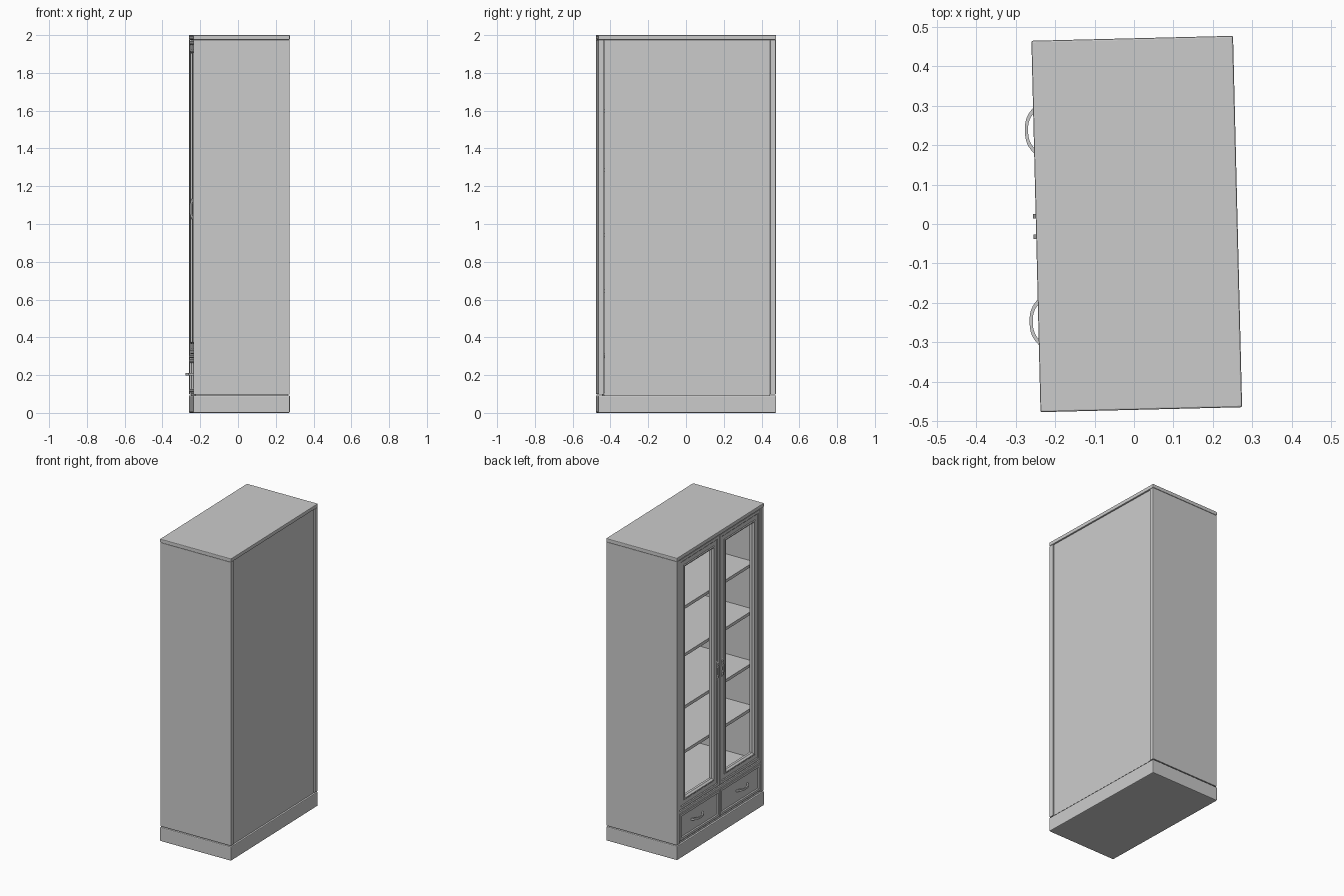
import bpy, bmesh, math
from mathutils import Matrix

if "Cube" in bpy.data.objects:
    bpy.data.objects.remove(bpy.data.objects["Cube"])

# Whole cabinet is turned slightly; its doors face -x
PLACE = Matrix.Translation((0.007, 0.0, 0)) @ Matrix.Rotation(math.radians(1.4), 4, 'Z')
D, W = 0.256, 0.4715          # half depth, half width


def finish(name, bm, bevel=0):
    bmesh.ops.recalc_face_normals(bm, faces=bm.faces)
    me = bpy.data.meshes.new(name)
    bm.to_mesh(me)
    bm.free()
    ob = bpy.data.objects.new(name, me)
    bpy.context.collection.objects.link(ob)
    ob.matrix_world = PLACE
    if bevel:
        m = ob.modifiers.new("edge", 'BEVEL')
        m.width, m.segments = bevel, 2
    return ob


def box(name, x, y, z, bevel=0.0):
    bm = bmesh.new()
    bmesh.ops.create_cube(bm, size=1)
    for v in bm.verts:
        v.co = [(a + b) / 2 + c * (b - a) for (a, b), c in zip((x, y, z), v.co)]
    return finish(name, bm, bevel)


def moulded(name, y, z, profile, closed):
    """Nested rectangles (inset, depth): a closed frame or a capped panel."""
    bm = bmesh.new()
    rings = []
    for i, x in profile:
        y0, y1, z0, z1 = y[0] + i, y[1] - i, z[0] + i, z[1] - i
        rings.append([bm.verts.new((x, a, b)) for a, b in
                      ((y0, z0), (y1, z0), (y1, z1), (y0, z1))])
    pairs = list(zip(rings, rings[1:]))
    if closed:
        pairs.append((rings[-1], rings[0]))
    else:
        bm.faces.new(rings[0])
        bm.faces.new(rings[-1])
    for a, b in pairs:
        for k in range(4):
            n = (k + 1) % 4
            bm.faces.new((a[k], a[n], b[n], b[k]))
    return finish(name, bm)


def handle(name, face_x, y, z, reach, vertical):
    """Bowed flat pull, crescent shaped."""
    bm = bmesh.new()
    n, half, t = 16, 0.065, 0.006
    rings = []
    for i in range(n + 1):
        s = -1 + 2 * i / n
        bow = (1 - abs(s) ** 2.6)
        ring = []
        for off, w in ((0, -t), (0, t), (1, t), (1, -t)):
            x = face_x + 0.002 - reach * bow + off * 0.008
            l = s * (half - off * 0.007)
            ring.append(bm.verts.new((x, y + w, z + l) if vertical else (x, y + l, z + w)))
        rings.append(ring)
    bm.faces.new(rings[0])
    bm.faces.new(rings[-1])
    for a, b in zip(rings, rings[1:]):
        for k in range(4):
            m = (k + 1) % 4
            bm.faces.new((a[k], a[m], b[m], b[k]))
    ob = finish(name, bm)
    bpy.context.view_layer.objects.active = ob
    ob.select_set(True)
    bpy.ops.object.shade_smooth_by_angle()
    ob.select_set(False)


# Plinth and top
box("plinth", (-D, D), (-W, W), (0, 0.093), 0.005)
box("top_board", (-D, D), (-W, W), (1.975, 2.0), 0.004)

# Carcass
for s, side in ((-1, "right"), (1, "left")):
    box("side_panel_" + side, (-D + 0.002, D - 0.002),
        tuple(sorted((s * 0.44, s * (W - 0.002)))), (0.098, 1.975), 0.002)
box("carcass_floor", (-D + 0.012, D - 0.012), (-0.44, 0.44), (0.09, 0.106))
box("back_panel", (0.236, 0.246), (-0.438, 0.438), (0.1, 1.975))
box("middle_rail", (-D + 0.004, 0.236), (-0.44, 0.44), (0.291, 0.309), 0.002)
box("drawer_divider", (-0.24, 0.236), (-0.008, 0.008), (0.106, 0.291))

# Shelves
for i, z in enumerate((0.645, 0.94, 1.285, 1.6)):
    box(f"shelf_{i + 1}", (-0.205, 0.236), (-0.44, 0.44), (z - 0.01, z + 0.01))

# Doors, drawers and pulls
door_profile = [(0, -0.222), (0, -0.247), (0.003, -0.25), (0.02, -0.25), (0.025, -0.246),
                (0.052, -0.246), (0.057, -0.25), (0.063, -0.25), (0.072, -0.238), (0.072, -0.222)]
drawer_profile = [(0, -0.22), (0, -0.25), (0.003, -0.253), (0.018, -0.253),
                  (0.023, -0.247)]
for s, side in ((-1, "right"), (1, "left")):
    y = tuple(sorted((s * 0.002, s * 0.438)))
    moulded("door_" + side, y, (0.312, 1.972), door_profile, True)
    moulded("drawer_front_" + side, y, (0.109, 0.288), drawer_profile, False)
    box("drawer_body_" + side, (-0.222, 0.2), tuple(sorted((s * 0.02, s * 0.425))), (0.115, 0.27))
    handle("door_handle_" + side, -0.247, s * 0.026, 1.08, 0.018, True)
    handle("drawer_handle_" + side, -0.25, s * 0.243, 0.205, 0.03, False)
